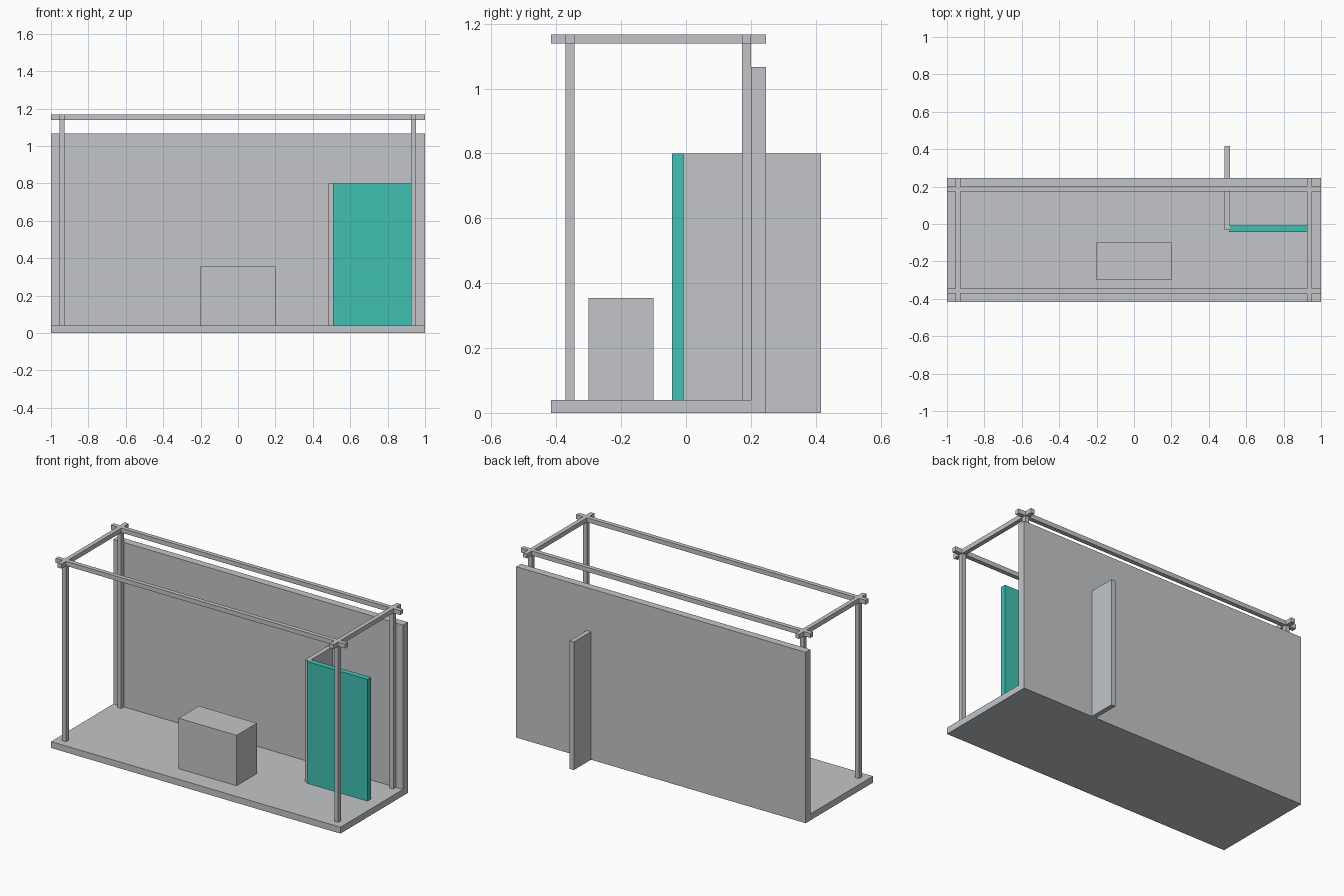
import bpy

if "Cube" in bpy.data.objects:
    bpy.data.objects.remove(bpy.data.objects["Cube"])


def material(name, colour):
    m = bpy.data.materials.new(name)
    m.diffuse_color = (*colour, 1)
    m.use_nodes = True
    m.node_tree.nodes["Principled BSDF"].inputs["Base Color"].default_value = m.diffuse_color
    return m


grey = material("light_grey", (0.54, 0.56, 0.58))
teal = material("teal", (0.053, 0.53, 0.456))


def box(name, x, y, z, mat=grey):
    """Axis-aligned box from (min, max) ranges."""
    bpy.ops.mesh.primitive_cube_add(size=1, location=[sum(r) / 2 for r in (x, y, z)])
    ob = bpy.context.object
    ob.name = name
    ob.scale = [r[1] - r[0] for r in (x, y, z)]
    bpy.ops.object.transform_apply(location=False, rotation=False, scale=True)
    ob.data.materials.append(mat)
    return ob


# Floor, back wall and counter
box("floor", (-1, 1), (-0.417, 0.2), (0, 0.04))
box("back_wall", (-1, 1), (0.2, 0.247), (0, 1.067))
box("counter", (-0.2, 0.2), (-0.3, -0.1), (0.04, 0.355))

# Partition running through the back wall, and the coloured screen
box("partition", (0.483, 0.512), (-0.03, 0.417), (0, 0.8))
box("screen", (0.508, 0.925), (-0.043, -0.008), (0.001, 0.8), teal)

# Frame: four posts with crossing beams on top
post_x = {"left": (-0.955, -0.928), "right": (0.925, 0.952)}
post_y = {"front": (-0.371, -0.344), "back": (0.173, 0.2)}
top = (1.139, 1.167)
for side, x in post_x.items():
    for end, y in post_y.items():
        box(f"{end}_{side}_post", x, y, (0.04, top[1]))
    box(f"{side}_beam", x, (-0.417, 0.247), top)
for end, y in post_y.items():
    box(f"{end}_beam", (-1, 1), y, top)
